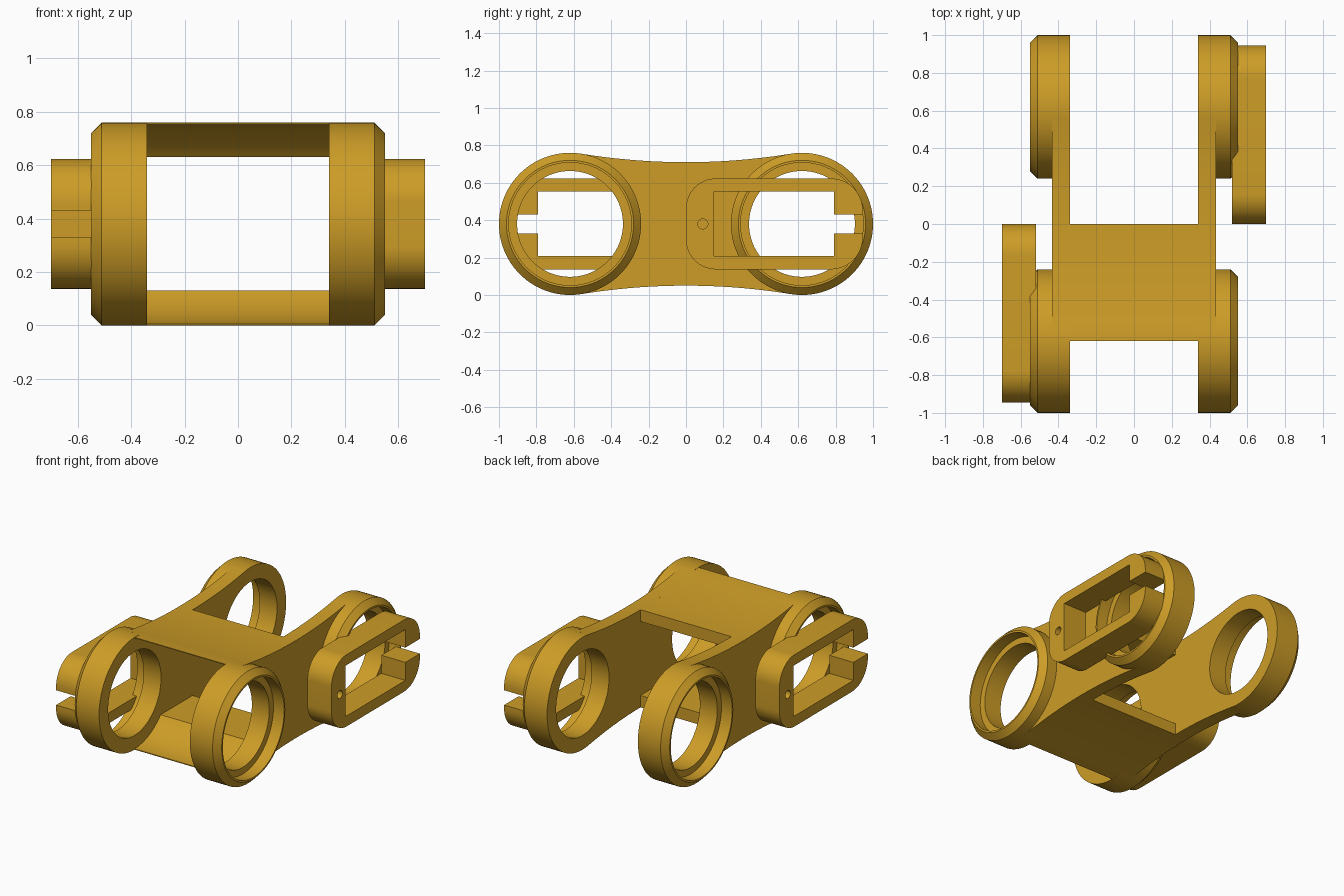
import bpy, bmesh, math
from math import sin, cos, pi, radians, sqrt

if "Cube" in bpy.data.objects:
    bpy.data.objects.remove(bpy.data.objects["Cube"])

ZC, YC, R = 0.38, 0.62, 0.38          # axis height, ring offset, ring radius
WAIST = 0.33                          # half height at the waist

gold = bpy.data.materials.new("golden_yellow")
gold.diffuse_color = (0.61, 0.335, 0.02, 1)
gold.use_nodes = True
gold.node_tree.nodes["Principled BSDF"].inputs["Base Color"].default_value = gold.diffuse_color


def finish(name, bm):
    bmesh.ops.recalc_face_normals(bm, faces=bm.faces[:])
    me = bpy.data.meshes.new(name)
    bm.to_mesh(me)
    bm.free()
    me.materials.append(gold)
    ob = bpy.data.objects.new(name, me)
    bpy.context.collection.objects.link(ob)
    return ob


def smooth(ob):
    bpy.ops.object.select_all(action='DESELECT')
    ob.select_set(True)
    bpy.context.view_layer.objects.active = ob
    bpy.ops.object.shade_smooth_by_angle(angle=radians(30))


def prism(name, pts, x0, x1):
    """Extrude a (y, z) outline along x; z is measured from the ring axis."""
    bm = bmesh.new()
    a = [bm.verts.new((x0, y, z + ZC)) for y, z in pts]
    b = [bm.verts.new((x1, y, z + ZC)) for y, z in pts]
    bm.faces.new(a)
    bm.faces.new(b[::-1])
    for i in range(len(pts)):
        j = (i + 1) % len(pts)
        bm.faces.new((a[i], a[j], b[j], b[i]))
    return finish(name, bm)


def arc(cy, cz, r, a0, a1, n):
    return [(cy + r * cos(radians(a0 + (a1 - a0) * i / n)),
             cz + r * sin(radians(a0 + (a1 - a0) * i / n))) for i in range(n + 1)]


def lathe(name, profile, cy, side, n=96):
    """Turn an (x, radius) loop around the ring axis."""
    bm = bmesh.new()
    loops = []
    for k in range(n):
        t = 2 * pi * k / n
        loops.append([bm.verts.new((side * x, cy + r * cos(t), ZC + r * sin(t)))
                      for x, r in profile])
    m = len(profile)
    for k in range(n):
        p, q = loops[k], loops[(k + 1) % n]
        for i in range(m):
            j = (i + 1) % m
            bm.faces.new((p[i], p[j], q[j], q[i]))
    return finish(name, bm)


# Waist curve: a large arc tangent to both ring circles
gap = R - WAIST
u = (YC ** 2 - gap ** 2) / (2 * gap)
big = u - WAIST
tan_y = YC * big / (big + R)


def waist(y):
    return u - sqrt(big ** 2 - y ** 2)


# Side plates: waisted web between the rings
N = 24
top = [(-tan_y + 2 * tan_y * i / N, waist(-tan_y + 2 * tan_y * i / N)) for i in range(N + 1)]
right = arc(YC, 0, 0.372, 100, 260, 32)
outline = top + right + [(-y, -z) for y, z in top] + [(-y, -z) for y, z in right]

# Ring section with outer chamfer and counterbore
ring = [(0.34, 0.283), (0.34, R), (0.51, R), (0.55, 0.34),
        (0.55, 0.328), (0.47, 0.328), (0.47, 0.283)]

for side, label in ((1, "right"), (-1, "left")):
    smooth(prism("side_plate_" + label, outline, side * 0.34, side * 0.435))
    for cy, end in ((-YC, "front"), (YC, "back")):
        smooth(lathe(f"ring_{end}_{label}", ring, cy, side))

# Bridges: upper and lower webs hollowed by a round clearance at the front
clear = 0.374
a0 = math.degrees(math.asin(0.25 / clear))
skin = [(-YC, R)] + [(-tan_y + tan_y * i / 16, waist(-tan_y + tan_y * i / 16)) for i in range(17)]
bridge = skin + [(0, 0.25)] + arc(-YC, 0, clear, a0, 90, 24)
for sz, label in ((1, "upper"), (-1, "lower")):
    smooth(prism("bridge_" + label, [(y, sz * z) for y, z in bridge], -0.34, 0.34))

# Split clamps: rounded frame, slotted at the outer end, with a pin hole
H, Y1, CR, CR2 = 0.243, 0.945, 0.16, 0.17
half = [(Y1 - 0.155, 0.05), (Y1, 0.05)]
half += arc(Y1 - CR2, H - CR2, CR2, 0, 90, 16)
half += arc(CR, H - CR, CR, 90, 180, 16)
inner = [(0.15, 0.172), (0.79, 0.172)]
clamp = half + [(y, -z) for y, z in half[::-1]]
clamp += [(y, -z) for y, z in inner[::-1]] + inner
for side, label in ((1, "right"), (-1, "left")):
    ob = prism("clamp_" + label, [(side * y, z) for y, z in clamp], side * 0.52, side * 0.70)
    pin = prism("pin_cutter", arc(side * 0.09, 0, 0.027, 0, 345, 23), side * 0.4, side * 0.8)
    mod = ob.modifiers.new("pin_hole", 'BOOLEAN')
    mod.operation, mod.solver, mod.object = 'DIFFERENCE', 'EXACT', pin
    bpy.context.view_layer.objects.active = ob
    bpy.ops.object.modifier_apply(modifier=mod.name)
    bpy.data.objects.remove(pin)
    smooth(ob)
